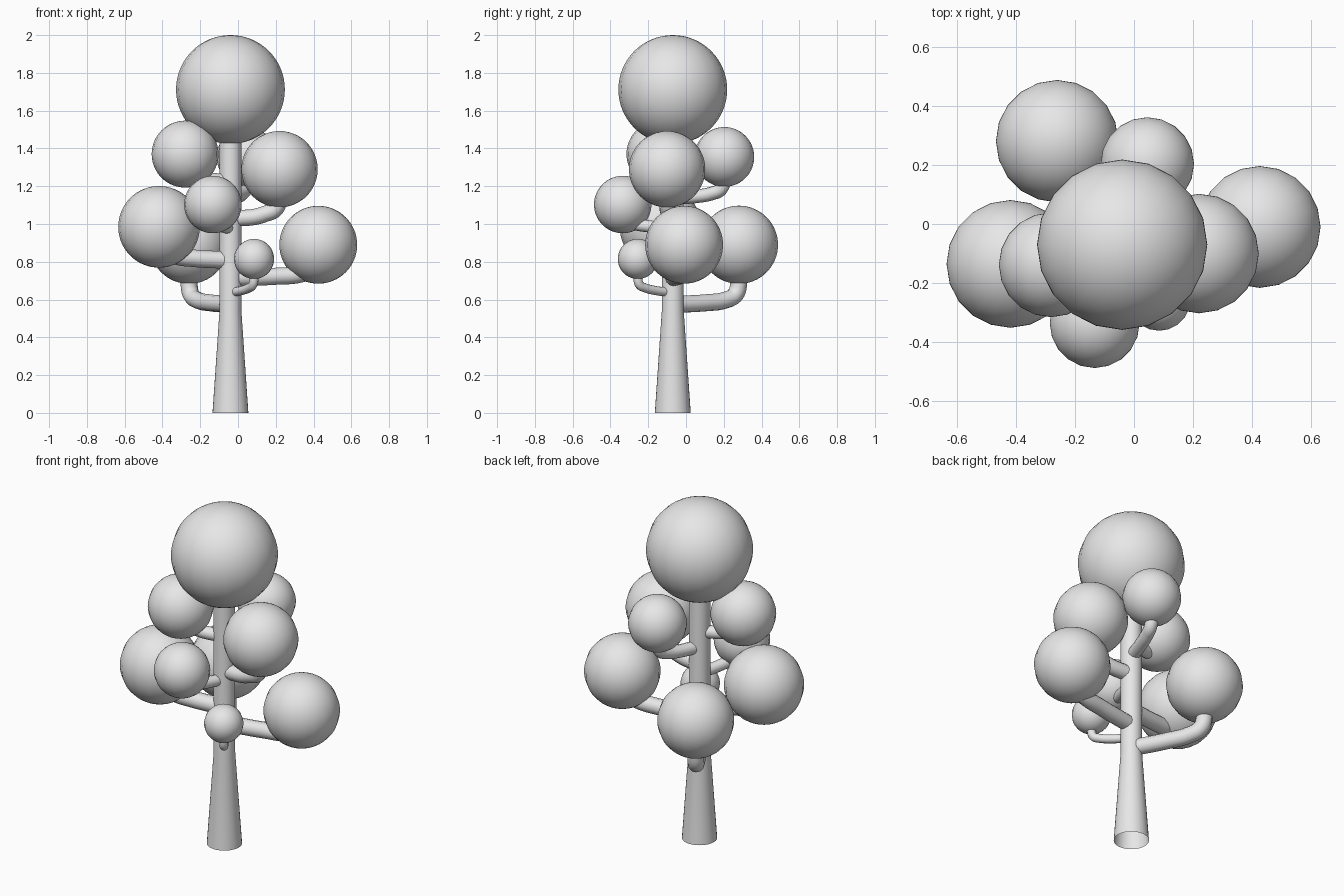
import bpy, bmesh, math
from mathutils import Vector

cube = bpy.data.objects.get("Cube")
if cube:
    bpy.data.objects.remove(cube, do_unlink=True)

grey = bpy.data.materials.new("plain_grey")
grey.use_nodes = True
grey.diffuse_color = (0.8, 0.8, 0.8, 1)
grey.node_tree.nodes["Principled BSDF"].inputs["Base Color"].default_value = (0.8, 0.8, 0.8, 1)

AXIS = Vector((-0.04, -0.07, 0))


def link(name, data):
    obj = bpy.data.objects.new(name, data)
    data.materials.append(grey)
    bpy.context.collection.objects.link(obj)
    return obj


def trunk(profile, sides=32):
    """Open tapered tube from (radius, height) pairs."""
    bm = bmesh.new()
    rings = []
    for r, z in profile:
        angles = [math.tau * i / sides for i in range(sides)]
        rings.append([bm.verts.new(AXIS + Vector((r * math.cos(a), r * math.sin(a), z)))
                      for a in angles])
    for low, high in zip(rings, rings[1:]):
        for i in range(sides):
            j = (i + 1) % sides
            bm.faces.new((low[i], low[j], high[j], high[i])).smooth = True
    mesh = bpy.data.meshes.new("trunk")
    bm.to_mesh(mesh)
    bm.free()
    link("trunk", mesh)


def foliage(name, centre, radius):
    bpy.ops.mesh.primitive_uv_sphere_add(segments=20, ring_count=32, radius=radius, location=centre)
    ball = bpy.context.object
    ball.name = name
    ball.data.materials.append(grey)
    bpy.ops.object.shade_smooth()


def branch(name, centre, start_z, radius):
    """Tube leaving the trunk, then bending up into its foliage ball."""
    centre = Vector(centre)
    flat = Vector((centre.x, centre.y, 0)) - AXIS
    out, reach = flat.normalized(), flat.length
    bend = radius * 1.9
    path = [(0.04, 0), (reach * 0.5, 0.008), (reach - bend, 0.022),
            (reach - bend * 0.25, 0.022 + bend * 0.35), (reach, 0.022 + bend * 1.2)]
    points = [AXIS + out * d + Vector((0, 0, start_z + rise)) for d, rise in path] + [centre]
    curve = bpy.data.curves.new(name, "CURVE")
    curve.dimensions = "3D"
    curve.bevel_depth = radius
    curve.bevel_resolution = 4
    curve.resolution_u = 6
    curve.use_fill_caps = True
    spline = curve.splines.new("BEZIER")
    spline.bezier_points.add(len(points) - 1)
    for bp, co in zip(spline.bezier_points, points):
        bp.co = co
        bp.handle_left_type = bp.handle_right_type = "AUTO"
    link(name, curve)


# Trunk and crown
trunk([(0.095, 0), (0.058, 0.54), (0.058, 1.55)])
foliage("crown_foliage", (-0.04, -0.07, 1.712), 0.288)

# Side limbs: name, ball centre, ball radius, branch height, branch radius
LIMBS = [
    ("low_back", (-0.26, 0.28, 0.89), 0.207, 0.575, 0.045),
    ("low_left", (0.425, -0.01, 0.89), 0.206, 0.715, 0.045),
    ("low_front", (0.085, -0.255, 0.815), 0.106, 0.64, 0.024),
    ("middle_right", (-0.418, -0.135, 0.985), 0.216, 0.81, 0.046),
    ("middle_front", (-0.133, -0.335, 1.103), 0.152, 0.98, 0.032),
    ("upper_left", (0.22, -0.1, 1.29), 0.202, 1.03, 0.043),
    ("upper_back", (0.045, 0.203, 1.355), 0.158, 1.14, 0.036),
    ("upper_right", (-0.28, -0.138, 1.37), 0.177, 1.23, 0.036),
]
for name, centre, size, height, thickness in LIMBS:
    foliage(name + "_foliage", centre, size)
    branch(name + "_branch", centre, height, thickness)
